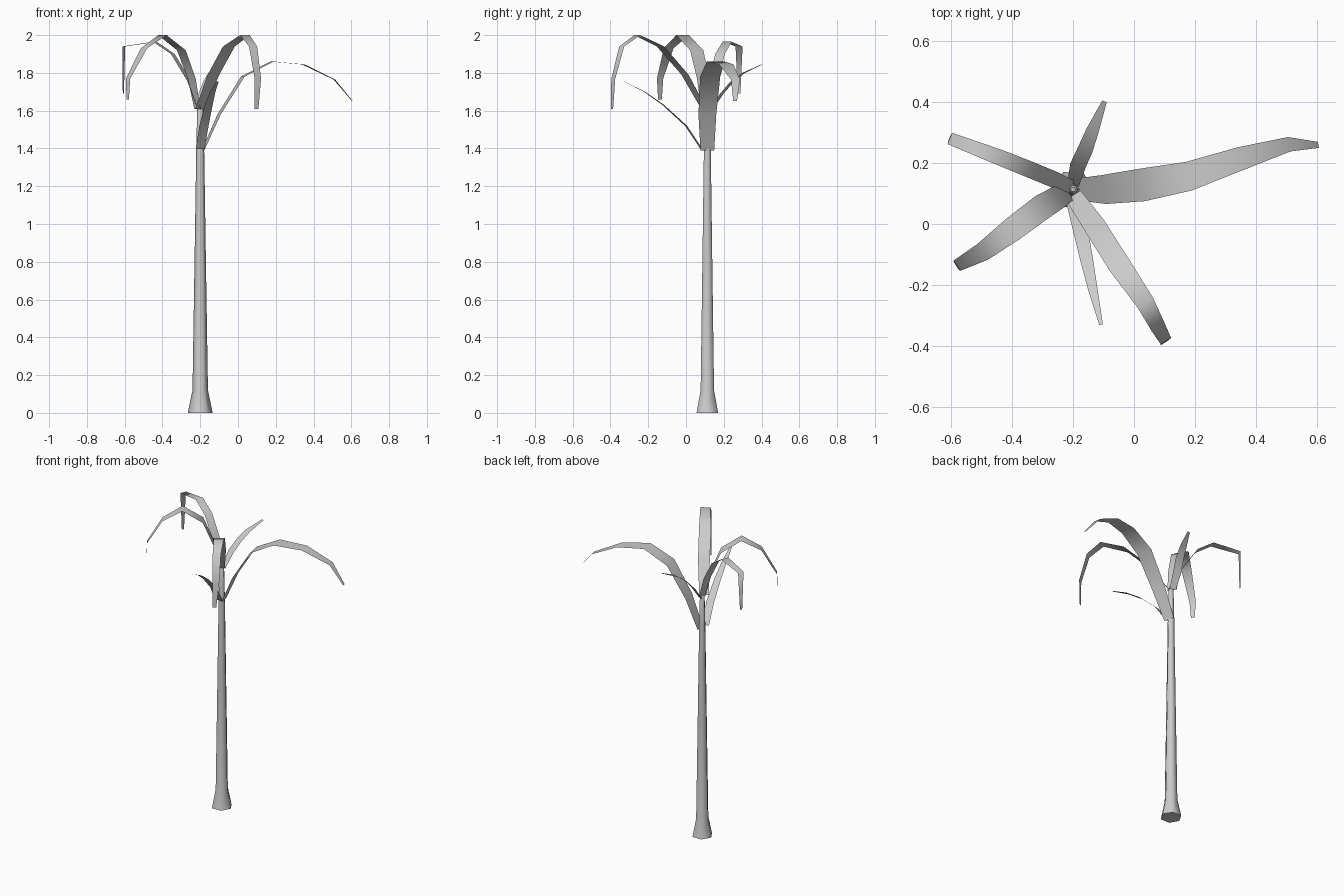
import bpy, math
from mathutils import Vector

CX, CY = -0.2, 0.113


def make_object(name, verts, faces):
    mesh = bpy.data.meshes.new(name)
    mesh.from_pydata(verts, [], faces)
    mesh.update()
    obj = bpy.data.objects.new(name, mesh)
    bpy.context.collection.objects.link(obj)
    return obj


def add_frond(name, path):
    # flat strip swept along (x, y, z, half width), spread level across its heading
    heading = Vector(path[-1][:2]) - Vector(path[0][:2])
    heading.normalize()
    side = Vector((-heading.y, heading.x, 0))
    verts = []
    for x, y, z, w in path:
        p = Vector((x, y, z))
        verts += [p - side * w, p + side * w]
    faces = [(2 * i, 2 * i + 2, 2 * i + 3, 2 * i + 1) for i in range(len(path) - 1)]
    obj = make_object(name, verts, faces)
    for poly in obj.data.polygons:
        poly.use_smooth = True


# trunk: six-sided, flared foot, long taper, small pointed cap
N = 6
profile = [(0.066, 0), (0.041, 0.12), (0.031, 0.75), (0.021, 1.4), (0.016, 1.61), (0.008, 1.625)]
verts = [(CX + r * math.cos(math.tau * k / N), CY + r * math.sin(math.tau * k / N), z)
         for r, z in profile for k in range(N)]
faces = [(i * N + k, i * N + (k + 1) % N, (i + 1) * N + (k + 1) % N, (i + 1) * N + k)
         for i in range(len(profile) - 1) for k in range(N)]
faces += [tuple(reversed(range(N))), tuple(range(len(verts) - N, len(verts)))]
trunk = make_object("trunk", verts, faces)
bpy.context.view_layer.objects.active = trunk
trunk.select_set(True)
bpy.ops.object.shade_smooth_by_angle(angle=math.radians(65))

# lower fronds
add_frond("frond_right", [
    (-0.185, 0.113, 1.39, 0.037), (-0.10, 0.113, 1.58, 0.048), (0.025, 0.128, 1.78, 0.054),
    (0.18, 0.157, 1.86, 0.048), (0.345, 0.213, 1.845, 0.039), (0.51, 0.262, 1.765, 0.024),
    (0.606, 0.26, 1.65, 0.01)])
add_frond("frond_front", [
    (-0.2, 0.08, 1.40, 0.024), (-0.18, 0.0, 1.52, 0.025), (-0.155, -0.12, 1.63, 0.021),
    (-0.134, -0.22, 1.70, 0.015), (-0.108, -0.331, 1.755, 0.006)])

# upper fronds
add_frond("frond_front_right", [
    (-0.2, 0.095, 1.61, 0.029), (-0.13, -0.005, 1.79, 0.036), (-0.048, -0.135, 1.94, 0.037),
    (0.037, -0.258, 2.0, 0.03), (0.08, -0.34, 1.94, 0.025), (0.105, -0.385, 1.77, 0.02),
    (0.098, -0.392, 1.61, 0.012)])
add_frond("frond_front_left", [
    (-0.215, 0.105, 1.61, 0.03), (-0.245, 0.09, 1.77, 0.038), (-0.30, 0.057, 1.92, 0.042),
    (-0.40, -0.018, 2.0, 0.04), (-0.498, -0.092, 1.93, 0.031), (-0.582, -0.137, 1.77, 0.02),
    (-0.584, -0.138, 1.66, 0.012)])
add_frond("frond_back_left", [
    (-0.205, 0.12, 1.61, 0.024), (-0.26, 0.145, 1.76, 0.027), (-0.345, 0.18, 1.90, 0.027),
    (-0.44, 0.218, 1.965, 0.026), (-0.605, 0.281, 1.94, 0.02), (-0.607, 0.281, 1.69, 0.008)])
add_frond("frond_back", [
    (-0.2, 0.13, 1.60, 0.02), (-0.185, 0.19, 1.69, 0.026), (-0.16, 0.245, 1.755, 0.025),
    (-0.137, 0.305, 1.80, 0.021), (-0.097, 0.403, 1.845, 0.008)])
